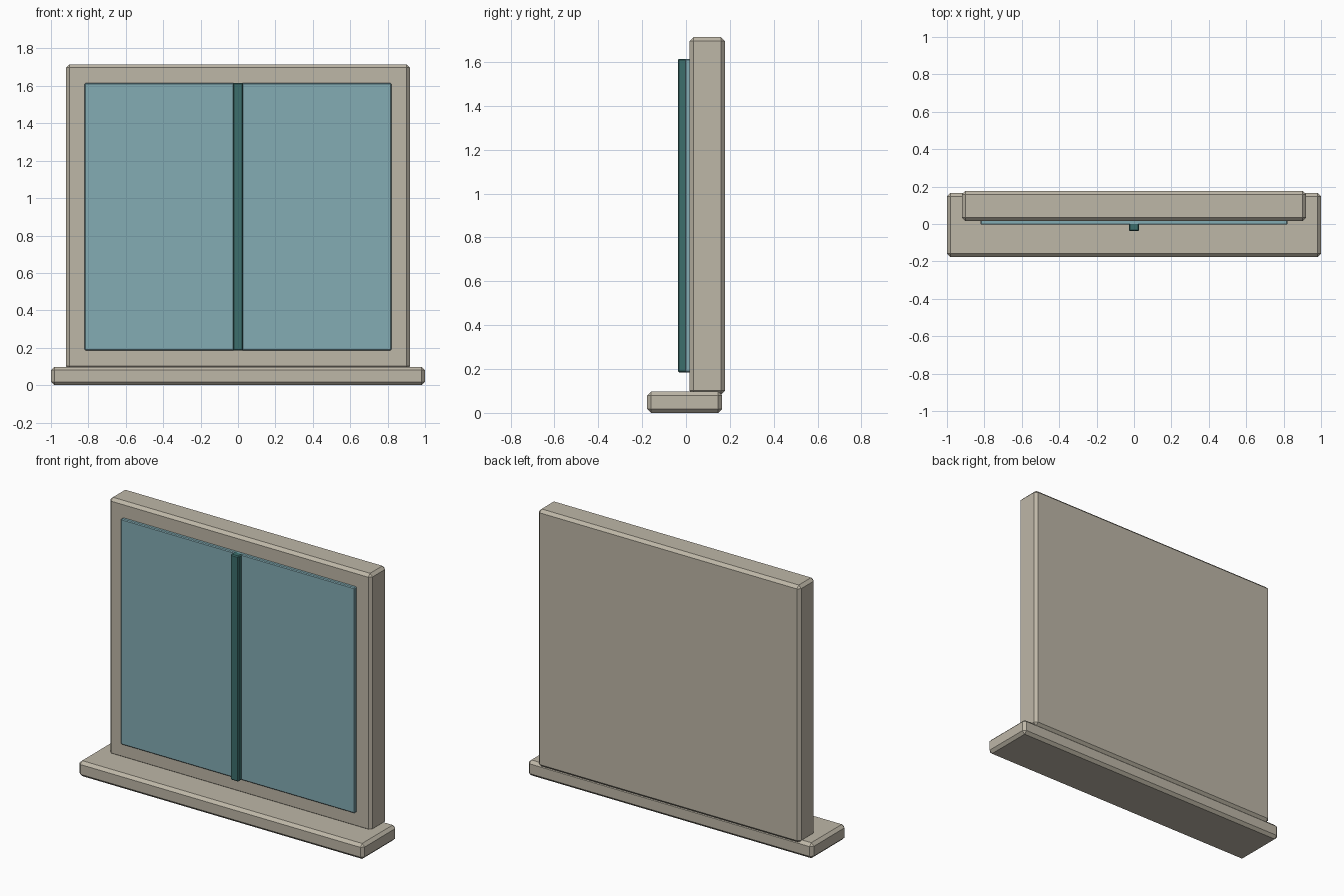
import bpy

if "Cube" in bpy.data.objects:
    bpy.data.objects.remove(bpy.data.objects["Cube"])


def lin(c):
    c /= 255
    return c / 12.92 if c <= 0.04045 else ((c + 0.055) / 1.055) ** 2.4


def material(name, r, g, b):
    m = bpy.data.materials.new(name)
    m.diffuse_color = (lin(r), lin(g), lin(b), 1)
    m.use_nodes = True
    m.node_tree.nodes["Principled BSDF"].inputs["Base Color"].default_value = m.diffuse_color
    return m


def box(name, lo, hi, bevel, mat):
    """Chamfered box between two corners."""
    centre = [(a + b) / 2 for a, b in zip(lo, hi)]
    bpy.ops.mesh.primitive_cube_add(size=1, location=centre)
    ob = bpy.context.object
    ob.name = name
    ob.scale = [b - a for a, b in zip(lo, hi)]
    bpy.ops.object.transform_apply(location=False, rotation=False, scale=True)
    mod = ob.modifiers.new("chamfer", "BEVEL")
    mod.width = bevel
    mod.segments = 1
    ob.data.materials.append(mat)
    return ob


stone = material("warm stone", 190, 183, 167)
glass = material("pale blue glass", 131, 172, 180)
teal = material("dark teal", 60, 110, 108)

# Sill slab and the wall frame standing on it
box("sill", (-1, -0.177, 0), (1, 0.165, 0.098), 0.018, stone)
box("frame", (-0.92, 0.017, 0.083), (0.92, 0.177, 1.715), 0.018, stone)

# Glass pane on the front of the frame, with a central mullion
box("glass_pane", (-0.82, -0.004, 0.185), (0.82, 0.035, 1.615), 0.005, glass)
box("mullion", (-0.028, -0.037, 0.185), (0.028, 0.015, 1.615), 0.006, teal)
